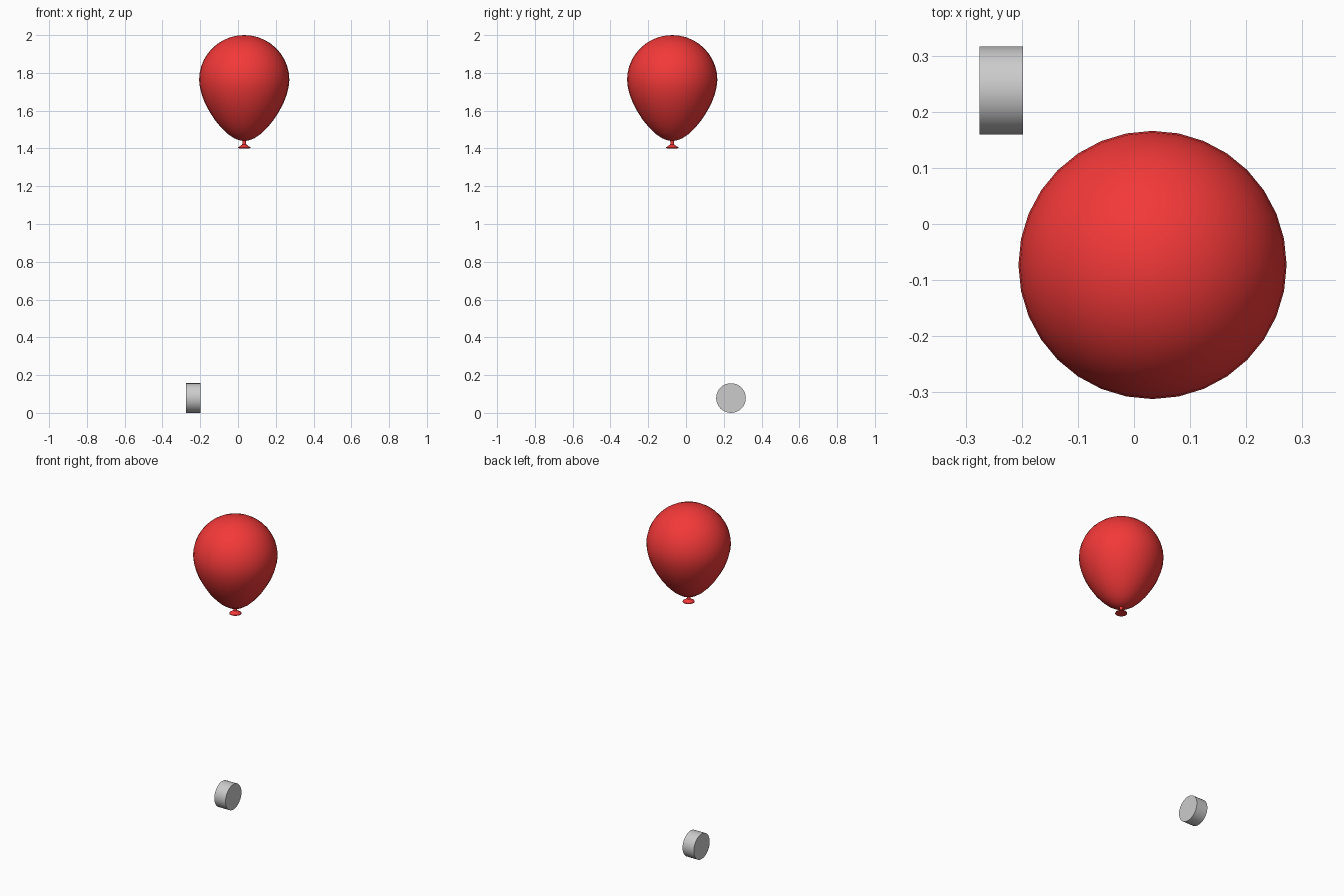
import bpy, bmesh, math
from mathutils import Matrix

if "Cube" in bpy.data.objects:
    bpy.data.objects.remove(bpy.data.objects["Cube"])

CX, CY = 0.033, -0.073


def finish(bm, name, color=None, angle=40):
    bmesh.ops.recalc_face_normals(bm, faces=bm.faces)
    me = bpy.data.meshes.new(name)
    bm.to_mesh(me)
    bm.free()
    ob = bpy.data.objects.new(name, me)
    bpy.context.collection.objects.link(ob)
    if color:
        mat = bpy.data.materials.get("red_rubber") or bpy.data.materials.new("red_rubber")
        mat.diffuse_color = color
        mat.use_nodes = True
        mat.node_tree.nodes["Principled BSDF"].inputs["Base Color"].default_value = mat.diffuse_color
        me.materials.append(mat)
    bpy.ops.object.select_all(action='DESELECT')
    bpy.context.view_layer.objects.active = ob
    ob.select_set(True)
    bpy.ops.object.shade_smooth_by_angle(angle=math.radians(angle))
    return ob


def lathe(name, profile, color, sides=32):
    bm = bmesh.new()
    rings = []
    for r, z in profile:
        if r == 0:
            rings.append([bm.verts.new((CX, CY, z))] * sides)
        else:
            rings.append([bm.verts.new((CX + r * math.cos(2 * math.pi * i / sides),
                                        CY + r * math.sin(2 * math.pi * i / sides), z))
                          for i in range(sides)])
    for a, b in zip(rings, rings[1:]):
        for i in range(sides):
            j = (i + 1) % sides
            bm.faces.new(list(dict.fromkeys((a[i], a[j], b[j], b[i]))))
    return finish(bm, name, color)


RED = (0.9, 0.04, 0.04, 1)

# Balloon body: round crown, tapering lower half
crown = [(0.239 * math.sin(t), 1.763 + 0.237 * math.cos(t))
         for t in (math.pi / 2 * k / 10 for k in range(11))]
taper = [(0.235, 1.725), (0.225, 1.685), (0.208, 1.64), (0.184, 1.595), (0.155, 1.55),
         (0.122, 1.51), (0.088, 1.477), (0.052, 1.453), (0.022, 1.442), (0, 1.44)]
lathe("balloon_body", crown + taper, RED)

# Knot: narrow neck flaring into a lip
lathe("balloon_knot", [(0, 1.448), (0.012, 1.445), (0.009, 1.432), (0.011, 1.421),
                       (0.022, 1.412), (0.033, 1.406), (0.034, 1.402), (0.028, 1.401), (0, 1.408)], RED)

# Weight: short drum lying on its side
bm = bmesh.new()
bmesh.ops.create_cone(bm, cap_ends=True, segments=32, radius1=0.0785, radius2=0.0785, depth=0.077,
                      matrix=Matrix.Translation((-0.2365, 0.238, 0.0785)) @ Matrix.Rotation(math.pi / 2, 4, 'Y'))
finish(bm, "weight", angle=30)
